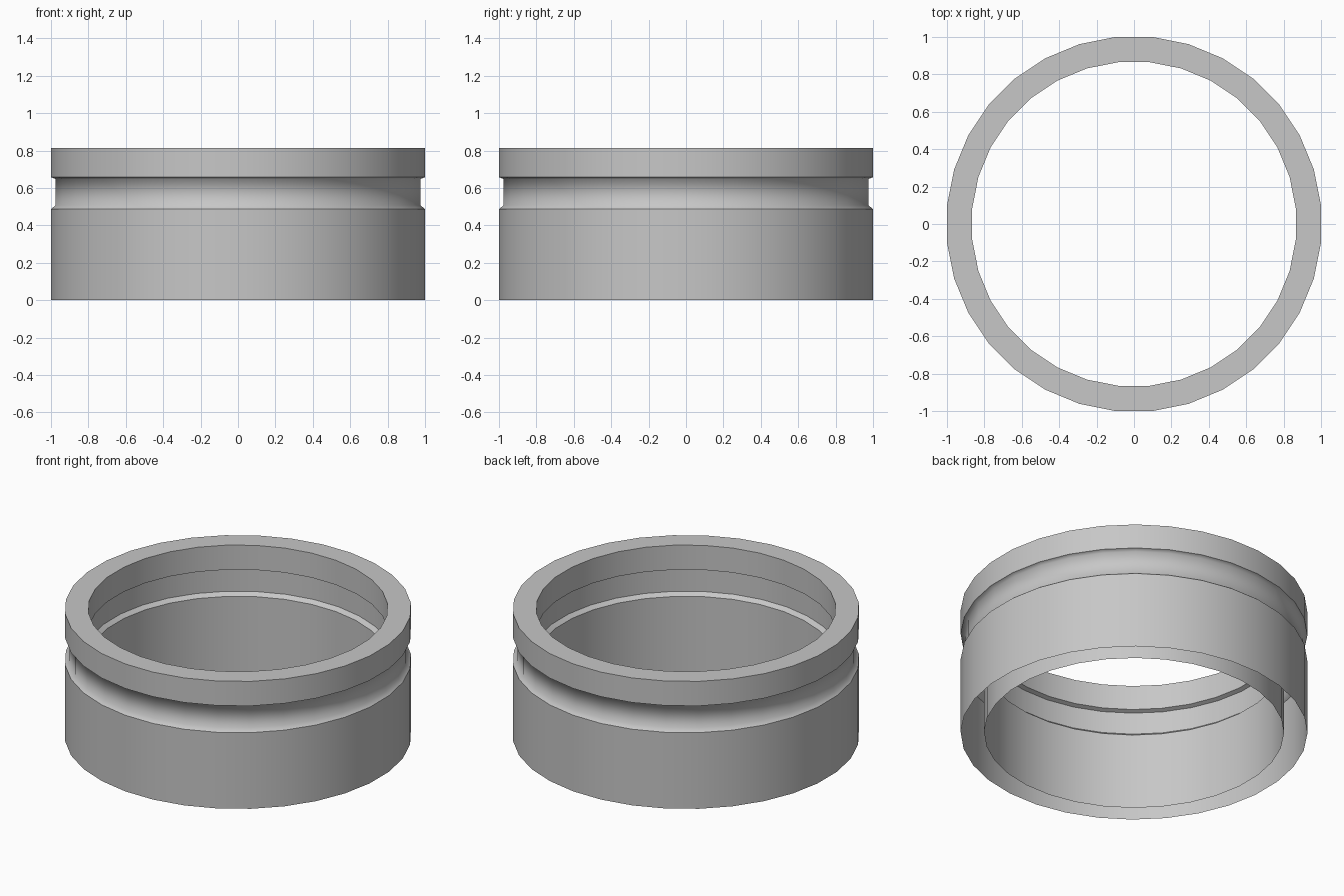
import bpy, bmesh, math

if "Cube" in bpy.data.objects:
    bpy.data.objects.remove(bpy.data.objects["Cube"])

SIDES = 32
FLAT = 1 / math.cos(math.pi / SIDES)   # makes the flats, not the corners, reach the given radius

# Wall profile: (radius, height, sharp ring?), from outer bottom over the rim to inner bottom.
# The underside stays open between the two walls.
profile = [
    (1.0, 0.0, False), (1.0, 0.487, True),
    (0.975, 0.508, False), (0.975, 0.648, False),      # softly shaded outer groove
    (1.0, 0.658, True), (1.0, 0.815, True),
    (0.865, 0.815, True), (0.865, 0.658, True),
    (0.89, 0.648, True), (0.89, 0.508, True),          # crisp inner groove
    (0.865, 0.487, True), (0.865, 0.0, False),
]

grey = bpy.data.materials.new("mid_grey")
grey.diffuse_color = (0.57, 0.57, 0.57, 1)
grey.use_nodes = True
grey.node_tree.nodes["Principled BSDF"].inputs["Base Color"].default_value = grey.diffuse_color

# Lathe the profile around z, half a step turned so flats face the axes
bm = bmesh.new()
rings = []
for r, z, _ in profile:
    angles = [2 * math.pi * (i + 0.5) / SIDES for i in range(SIDES)]
    rings.append([bm.verts.new((r * FLAT * math.cos(a), r * FLAT * math.sin(a), z))
                  for a in angles])
for lo, hi in zip(rings, rings[1:]):
    for i in range(SIDES):
        j = (i + 1) % SIDES
        bm.faces.new((lo[i], lo[j], hi[j], hi[i])).smooth = True

# Keep the rim and groove corners crisp
for ring, (_, _, sharp) in zip(rings, profile):
    if sharp:
        for i in range(SIDES):
            bm.edges.get((ring[i], ring[(i + 1) % SIDES])).smooth = False

mesh = bpy.data.meshes.new("grooved_ring")
bm.to_mesh(mesh)
bm.free()
mesh.materials.append(grey)
bpy.context.collection.objects.link(bpy.data.objects.new("grooved_ring", mesh))
